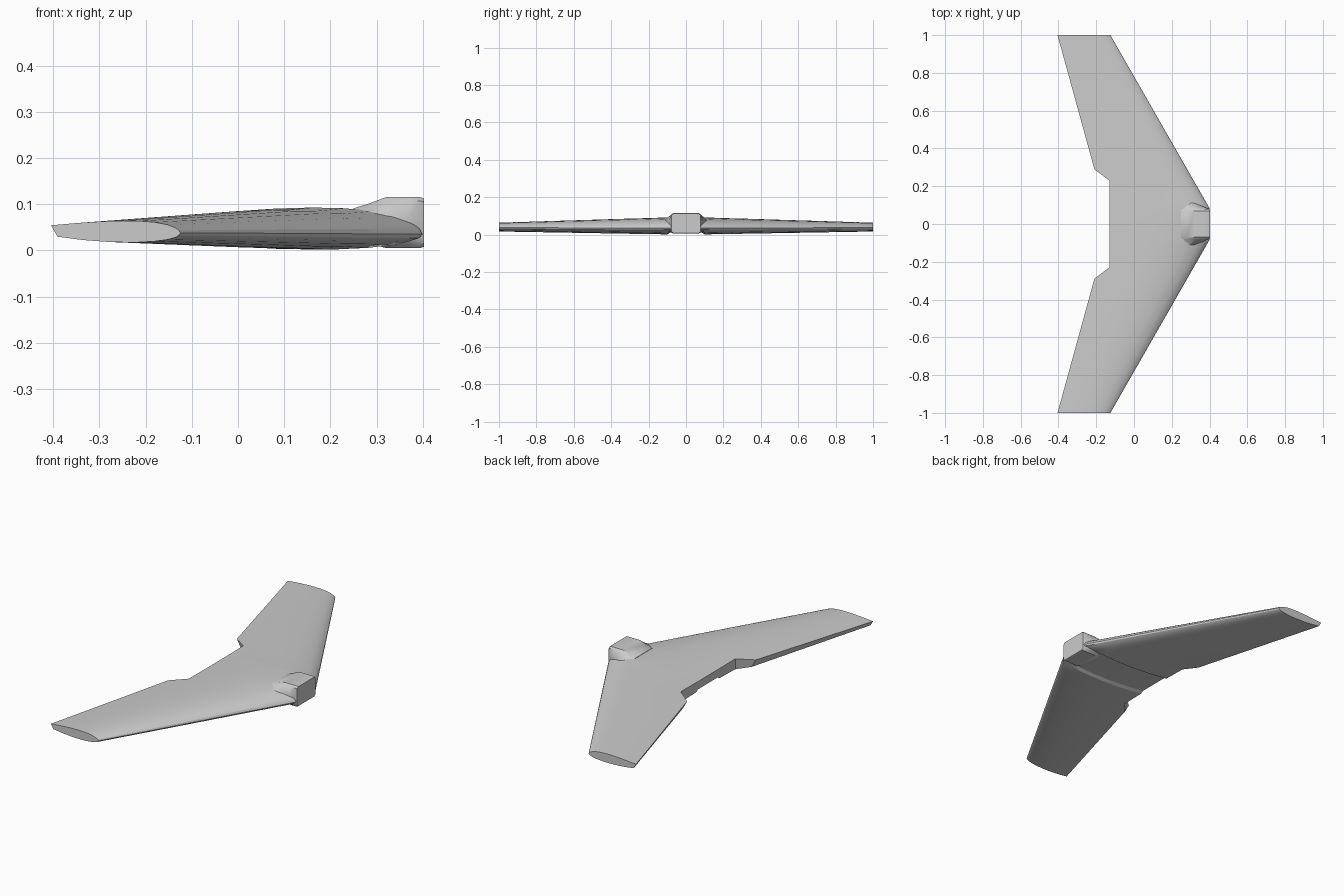
import bpy, bmesh, math

cube = bpy.data.objects.get("Cube")
if cube:
    bpy.data.objects.remove(cube)

grey = bpy.data.materials.new("light_grey")
grey.use_nodes = True
grey.diffuse_color = (0.6, 0.6, 0.6, 1)
grey.node_tree.nodes["Principled BSDF"].inputs["Base Color"].default_value = (0.6, 0.6, 0.6, 1)


def loft(name, rings, angle):
    """Skin closed rings of equal length and cap both ends."""
    bm = bmesh.new()
    loops = [[bm.verts.new(p) for p in ring] for ring in rings]
    for a, b in zip(loops, loops[1:]):
        for i in range(len(a)):
            j = (i + 1) % len(a)
            bm.faces.new((a[i], a[j], b[j], b[i]))
    bm.faces.new(loops[0])
    bm.faces.new(loops[-1])
    bmesh.ops.recalc_face_normals(bm, faces=bm.faces)
    mesh = bpy.data.meshes.new(name)
    bm.to_mesh(mesh)
    bm.free()
    mesh.materials.append(grey)
    obj = bpy.data.objects.new(name, mesh)
    bpy.context.collection.objects.link(obj)
    bpy.ops.object.select_all(action="DESELECT")
    obj.select_set(True)
    bpy.context.view_layer.objects.active = obj
    bpy.ops.object.shade_smooth_by_angle(angle=math.radians(angle))
    return obj


# Airfoil curves: (chord fraction, height relative to the thickest point)
UPPER = [(0, 0), (.01, .2), (.04, .42), (.1, .67), (.2, .88), (.32, .98),
         (.45, 1), (.6, .95), (.8, .81), (1, .62)]
LOWER = [(0, 0), (.01, -.25), (.04, -.48), (.1, -.7), (.2, -.88), (.35, -1),
         (.55, -.95), (.75, -.75), (.95, -.4)]


def height(curve, t):
    for (t0, h0), (t1, h1) in zip(curve, curve[1:]):
        if t <= t1:
            return h0 + (h1 - h0) * (t - t0) / (t1 - t0)
    return curve[-1][1]


def wing_section(y, end_x=None, recess=0):
    """Swept section; end_x cuts the tail off, recess lifts the underside."""
    s = (max(abs(y), .08) - .08) / .92
    lead = .402 - .527 * s
    chord = lead - (-.152 - .253 * s)
    up, down = .058 - .032 * s, .034 - .013 * s
    z0 = .035 + .003 * s
    cut = 1 if end_x is None else (lead - end_x) / chord
    ring = []
    for t, _ in UPPER:
        ring.append((lead - chord * t * cut, y, z0 + up * height(UPPER, t * cut)))
    for t, _ in reversed(LOWER[1:]):
        # An uncut tail leans forward below; a cut tail is upright
        f = t if end_x is None else t / .95 * cut
        lift = recess * min(1, t * 8)
        ring.append((lead - chord * f, y, z0 + down * height(LOWER, f) + lift))
    return ring


# Flying wing: one half described from the centre outwards, then mirrored
half = [(.085, -.13, .010), (.10, -.13, 0), (.16, -.13, 0), (.23, -.13, 0),
        (.29, None, 0), (.5, None, 0), (.75, None, 0), (1, None, 0)]
stations = [(-y, e, r) for y, e, r in reversed(half)] + half
loft("flying_wing", [wing_section(*s) for s in stations], 25)


def nose_section(x, top, shoulder, base, z_top, z_base, z_low):
    """Boxy outline with rounded shoulders and a flared base."""
    right = [(top, z_top), (shoulder, z_top - .008), (base, z_base),
             (base, z_low + .022), (shoulder, z_low + .008), (top, z_low)]
    return [(x, y, z) for y, z in right] + [(x, -y, z) for y, z in reversed(right)]


# Nose pod: rises from the wing and ends in a flat front face
loft("nose_pod", [
    nose_section(.25, .072, .085, .115, .091, .075, .018),
    nose_section(.28, .072, .083, .113, .100, .078, .017),
    nose_section(.32, .070, .080, .110, .115, .080, .005),
    nose_section(.37, .070, .080, .092, .115, .070, .005),
    nose_section(.395, .070, .080, .080, .115, .065, .005),
    nose_section(.403, .067, .077, .077, .112, .065, .008),
], 35)
